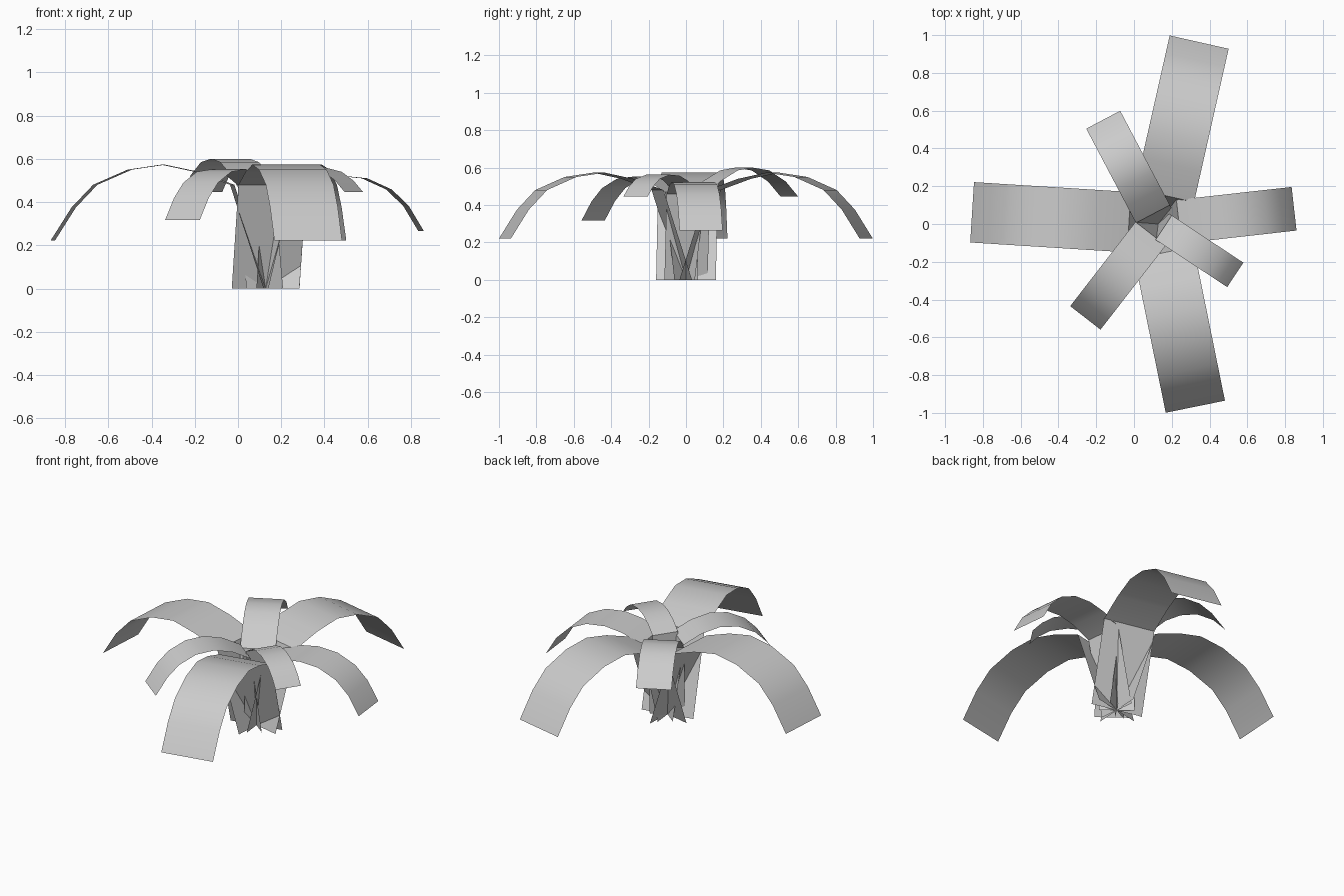
import bpy, bmesh, math

if "Cube" in bpy.data.objects:
    bpy.data.objects.remove(bpy.data.objects["Cube"])

CENTRE = (0.128, 0.0)

# side profiles (distance from centre, height): straight stem, then drooping arch
LARGE = [(0, 0), (0.155, 0.48), (0.32, 0.54), (0.475, 0.573), (0.63, 0.55),
         (0.79, 0.48), (0.89, 0.375), (0.987, 0.222)]
RIGHT = [(0, 0), (0.11, 0.46), (0.23, 0.505), (0.34, 0.522), (0.46, 0.51),
         (0.575, 0.458), (0.655, 0.38), (0.724, 0.265)]
BACK = [(0, 0), (0.06, 0.45), (0.16, 0.53), (0.26, 0.585), (0.35, 0.6),
        (0.45, 0.585), (0.55, 0.525), (0.624, 0.446)]
FRONT = [(0, 0), (0.065, 0.47), (0.17, 0.525), (0.28, 0.552), (0.39, 0.54),
         (0.49, 0.49), (0.56, 0.42), (0.629, 0.316)]
SMALL = [(0, 0), (0.035, 0.49), (0.1, 0.53), (0.18, 0.557), (0.27, 0.562),
         (0.37, 0.54), (0.435, 0.5), (0.489, 0.446)]


def leaf(name, profile, angle, width):
    """Ribbon of constant width that follows a profile in the given direction."""
    a = math.radians(angle)
    dx, dy = math.cos(a), math.sin(a)
    bm = bmesh.new()
    rows = []
    for r, z in profile:
        rows.append([bm.verts.new((CENTRE[0] + dx * r - dy * s,
                                   CENTRE[1] + dy * r + dx * s, z))
                     for s in (-width / 2, width / 2)])
    for p, q in zip(rows, rows[1:]):
        bm.faces.new((p[0], q[0], q[1], p[1]))
    mesh = bpy.data.meshes.new(name)
    bm.to_mesh(mesh)
    bm.free()
    obj = bpy.data.objects.new(name, mesh)
    bpy.context.collection.objects.link(obj)
    # smooth arch, crisp crease where the stem meets the blade
    bpy.ops.object.select_all(action='DESELECT')
    obj.select_set(True)
    bpy.context.view_layer.objects.active = obj
    bpy.ops.object.shade_smooth_by_angle(angle=math.radians(30))


# three big outer leaves
leaf("large_leaf_back", LARGE, 77.3, 0.32)
leaf("large_leaf_left", LARGE, 176.4, 0.32)
leaf("large_leaf_front", LARGE, -78.5, 0.32)
# medium and small inner leaves
leaf("medium_leaf_right", RIGHT, 6.4, 0.232)
leaf("medium_leaf_back_left", BACK, 117.8, 0.203)
leaf("medium_leaf_front_left", FRONT, 232.2, 0.203)
leaf("small_leaf_front_right", SMALL, -33.4, 0.155)
